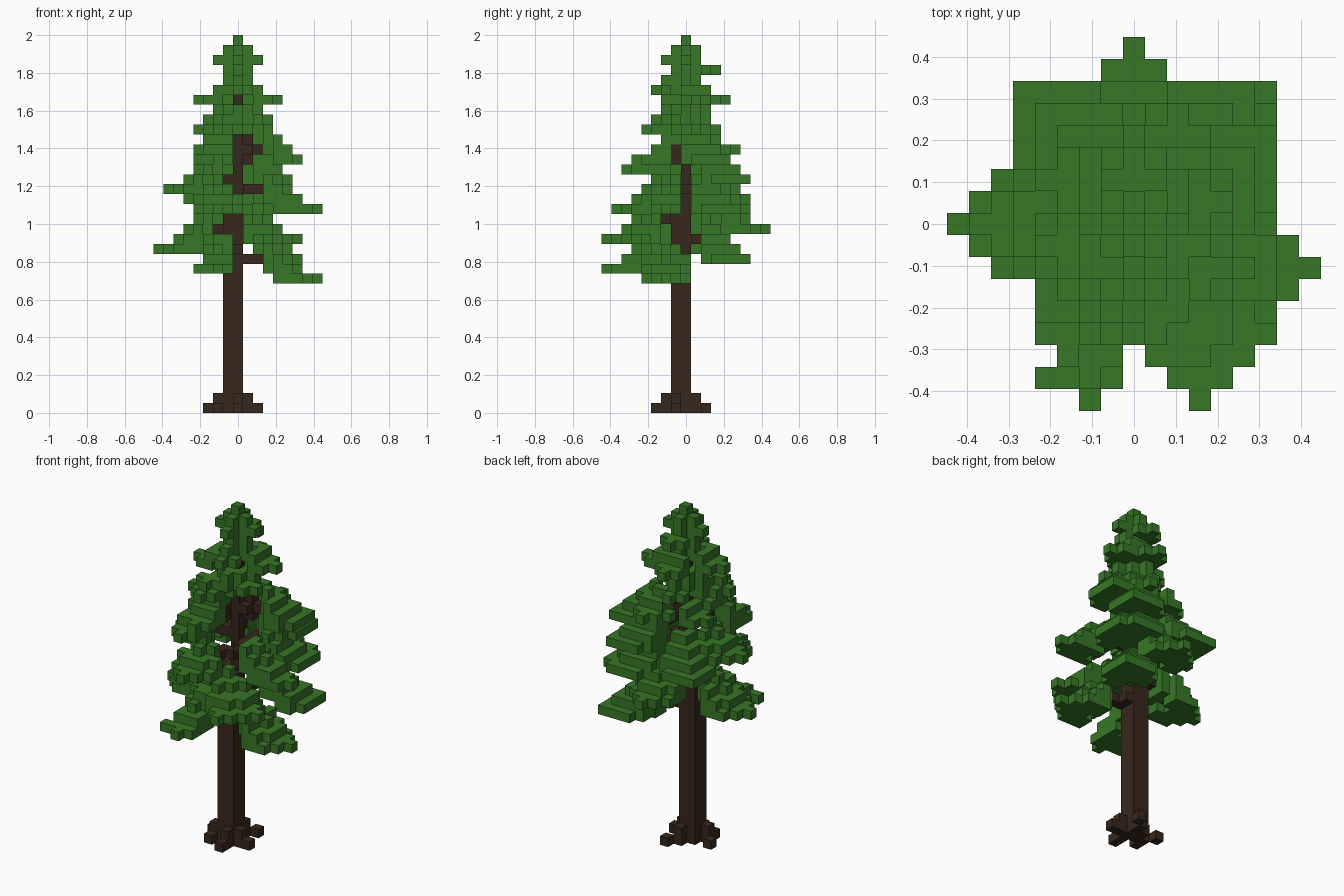
import bpy
import bmesh
import math
from mathutils import Vector

cube = bpy.data.objects.get("Cube")
if cube:
    bpy.data.objects.remove(cube, do_unlink=True)

LAYERS = 38
V = 2 / LAYERS          # edge of one block
TRUNK_TOP = 20          # the trunk thins to one block above this layer


def material(name, rgb):
    mat = bpy.data.materials.new(name)
    mat.use_nodes = True
    colour = (*rgb, 1)
    mat.diffuse_color = colour
    bsdf = mat.node_tree.nodes["Principled BSDF"]
    bsdf.inputs["Base Color"].default_value = colour
    bsdf.inputs["Roughness"].default_value = 0.9
    return mat


green = material("needle green", (0.038, 0.184, 0.02))
brown = material("bark brown", (0.038, 0.021, 0.012))

parts = {}              # part name -> (cells, material)
filled = set()          # every block in the tree


def add(name, mat, cells):
    fresh = set(cells) - filled
    filled.update(fresh)
    parts.setdefault(name, (set(), mat))[0].update(fresh)


def box(xs, ys, zs):
    return {(x, y, z) for x in xs for y in ys for z in zs}


def diamond(r, z):
    span = range(-r, r + 1)
    return {(x, y, z) for x in span for y in span if abs(x) + abs(y) <= r}


def bough_direction(x, y):
    """Unit vector along an axis, or along a diagonal for corner boughs."""
    big = max(abs(x), abs(y))
    return Vector((round(x / big * 0.9), round(y / big * 0.9))).normalized()


def bough(tip_x, tip_y, k, width=2.2, blunt=0):
    """Drooping spade-shaped spray of needles; returns leaf and branch blocks."""
    tip = Vector((tip_x, tip_y))
    d = bough_direction(tip_x, tip_y)
    length = 0.72 * tip.length - 0.3
    leaf = set()
    for x in range(-8, 9):
        for y in range(-8, 9):
            off = tip - Vector((x, y))
            t = off.dot(d)
            side = abs(off.x * d.y - off.y * d.x)
            limit = min(t + blunt, width, length - t + 0.8)
            if -0.01 <= t <= length and side <= limit + 0.01:
                low = k + max(0, math.floor(0.4 * t - 0.4 * side - 0.4))
                high = max(low, k + round(0.7 * t - 0.4 * side - 0.2))
                leaf |= {(x, y, z) for z in range(low, high + 1)}
    # woody stem from trunk to the base of the larger sprays
    stem = set()
    if tip.length > 5:
        root = tip - d * (length - 1)
        z = k + round(0.3 * length)
        steps = math.ceil(root.length * 1.5)
        stem = {(round(root.x * i / steps), round(root.y * i / steps), z)
                for i in range(steps + 1)}
    return leaf, stem


# trunk
add("trunk", brown, box((-1, 0), (-1, 0), range(TRUNK_TOP)))
add("upper_trunk", brown, box((0,), (0,), range(TRUNK_TOP, LAYERS - 2)))

# roots
for x, y in ((-2, -1), (1, -1), (0, -2), (0, 1)):
    add("roots", brown, box((x,), (y,), (0, 1)))
add("roots", brown, {(-3, 0, 0), (-2, -2, 0), (2, -1, 0), (0, -3, 0), (1, 2, 0)})

# tiers of boughs: tip x, tip y, tip layer, optional half width and tip bluntness
tiers = {
    "lower_boughs": [(8, -2, 13), (-2, -8, 14, 1), (-4, -7, 14, 0.5), (6, 6, 15),
                     (-8, 0, 16), (4.5, -6.5, 17, 2.2, 2.2), (0, 8, 18)],
    "middle_boughs": [(8, -2, 20, 1), (-2, -7, 20, 2), (6, 5, 20), (5, 6, 20),
                      (-5, 6, 21), (-7, 0, 22), (5, 6, 23), (-3, -6, 24, 1),
                      (-2, -5, 25, 1), (6, 4, 25)],
    "upper_boughs": [(2, 5, 26), (-4, 2, 26), (-3, -2, 27), (-4, -2, 28),
                     (-2, -4, 28), (0, 3, 28), (3, -1, 29)],
    "crown_boughs": [(4, 1, 31), (-4, -1, 31), (0, 4, 31), (2, 0, 32),
                     (-2, 0, 32), (0, -3, 32), (0, -2, 33), (0, 3, 34),
                     (2, 0, 35), (-2, 0, 35), (0, -2, 35)],
}
stems = set()
for name, tips in tiers.items():
    for tip in tips:
        leaf, stem = bough(*tip)
        add(name, green, leaf)
        stems |= stem

# needles hugging the top of the trunk
for z in range(28, LAYERS):
    if z != 31:
        radius = 0 if z == LAYERS - 1 else 2 if z in (29, 30) else 1
        add("crown_core", green, diamond(radius, z))
add("branches", brown, stems)

# turn each part's blocks into a mesh of outward faces only
AXES = [Vector(a) for a in ((1, 0, 0), (0, 1, 0), (0, 0, 1))]


def build(name, cells, mat):
    bm = bmesh.new()
    verts = {}

    def corner(p):
        key = tuple(round(c * 2) for c in p)
        if key not in verts:
            verts[key] = bm.verts.new(p * V)
        return verts[key]

    for cell in sorted(cells):
        centre = Vector(cell) + AXES[2] / 2
        for i, axis in enumerate(AXES):
            for sign in (1, -1):
                n = axis * sign
                if tuple(int(c) for c in Vector(cell) + n) in filled:
                    continue
                u, w = AXES[(i + 1) % 3] / 2, AXES[(i + 2) % 3] / 2 * sign
                mid = centre + n / 2
                bm.faces.new([corner(mid + q) for q in (-u - w, u - w, u + w, w - u)])
    mesh = bpy.data.meshes.new(name)
    bm.to_mesh(mesh)
    bm.free()
    mesh.materials.append(mat)
    bpy.context.collection.objects.link(bpy.data.objects.new(name, mesh))


for name, (cells, mat) in parts.items():
    build(name, cells, mat)
